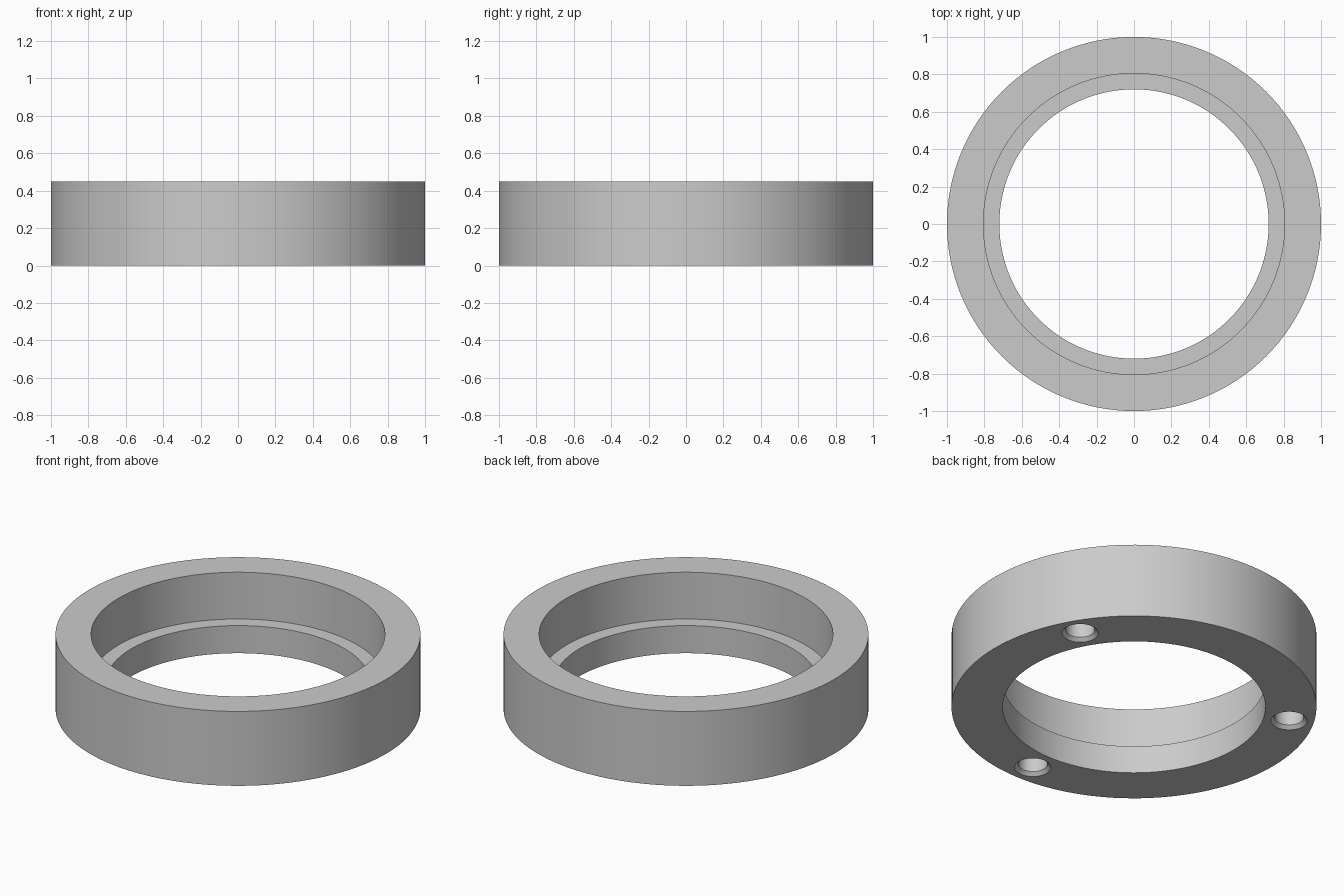
import bpy, bmesh, math
from mathutils import Vector

if "Cube" in bpy.data.objects:
    bpy.data.objects.remove(bpy.data.objects["Cube"])

HEIGHT = 0.45


def lathe(name, profile, steps):
    """Revolve a closed (radius, z) profile around the z axis."""
    bm = bmesh.new()
    verts = [bm.verts.new((r, 0, z)) for r, z in profile]
    edges = [bm.edges.new((verts[i], verts[(i + 1) % len(verts)]))
             for i in range(len(verts))]
    bmesh.ops.spin(bm, geom=verts + edges, cent=(0, 0, 0), axis=(0, 0, 1),
                   angle=math.tau, steps=steps, use_merge=True)
    bmesh.ops.remove_doubles(bm, verts=bm.verts, dist=1e-5)
    # drop edges left lying on the axis
    bmesh.ops.delete(bm, geom=[e for e in bm.edges if not e.link_faces],
                     context='EDGES')
    bmesh.ops.recalc_face_normals(bm, faces=bm.faces)
    mesh = bpy.data.meshes.new(name)
    bm.to_mesh(mesh)
    bm.free()
    obj = bpy.data.objects.new(name, mesh)
    bpy.context.collection.objects.link(obj)
    return obj


grey = bpy.data.materials.new("grey")
grey.diffuse_color = (0.6, 0.6, 0.6, 1)
grey.use_nodes = True
grey.node_tree.nodes["Principled BSDF"].inputs["Base Color"].default_value = grey.diffuse_color

# Ring body with a stepped bore: wide recess above a narrow lip
ring = lathe("stepped_ring", [(0.72, 0), (1, 0), (1, HEIGHT),
                              (0.805, HEIGHT), (0.805, 0.167), (0.72, 0.167)], 128)
ring.data.materials.append(grey)

# Three chamfered blind holes in the underside
cutters = []
for angle in (30, 150, 270):
    cutter = lathe("hole_cutter", [(0, -0.02), (0.12, -0.02), (0.08, 0.02),
                                   (0.08, 0.13), (0, 0.13)], 32)
    a = math.radians(angle)
    cutter.location = Vector((math.cos(a), math.sin(a), 0)) * 0.863
    cutter.data.materials.append(grey)
    cutter.hide_render = True
    mod = ring.modifiers.new("hole", 'BOOLEAN')
    mod.operation = 'DIFFERENCE'
    mod.solver = 'EXACT'
    mod.object = cutter
    cutters.append(cutter)

bpy.context.view_layer.objects.active = ring
ring.select_set(True)
for mod in list(ring.modifiers):
    bpy.ops.object.modifier_apply(modifier=mod.name)
for cutter in cutters:
    bpy.data.objects.remove(cutter)

# Smooth walls, crisp rims
bpy.ops.object.shade_smooth_by_angle(angle=math.radians(30))
